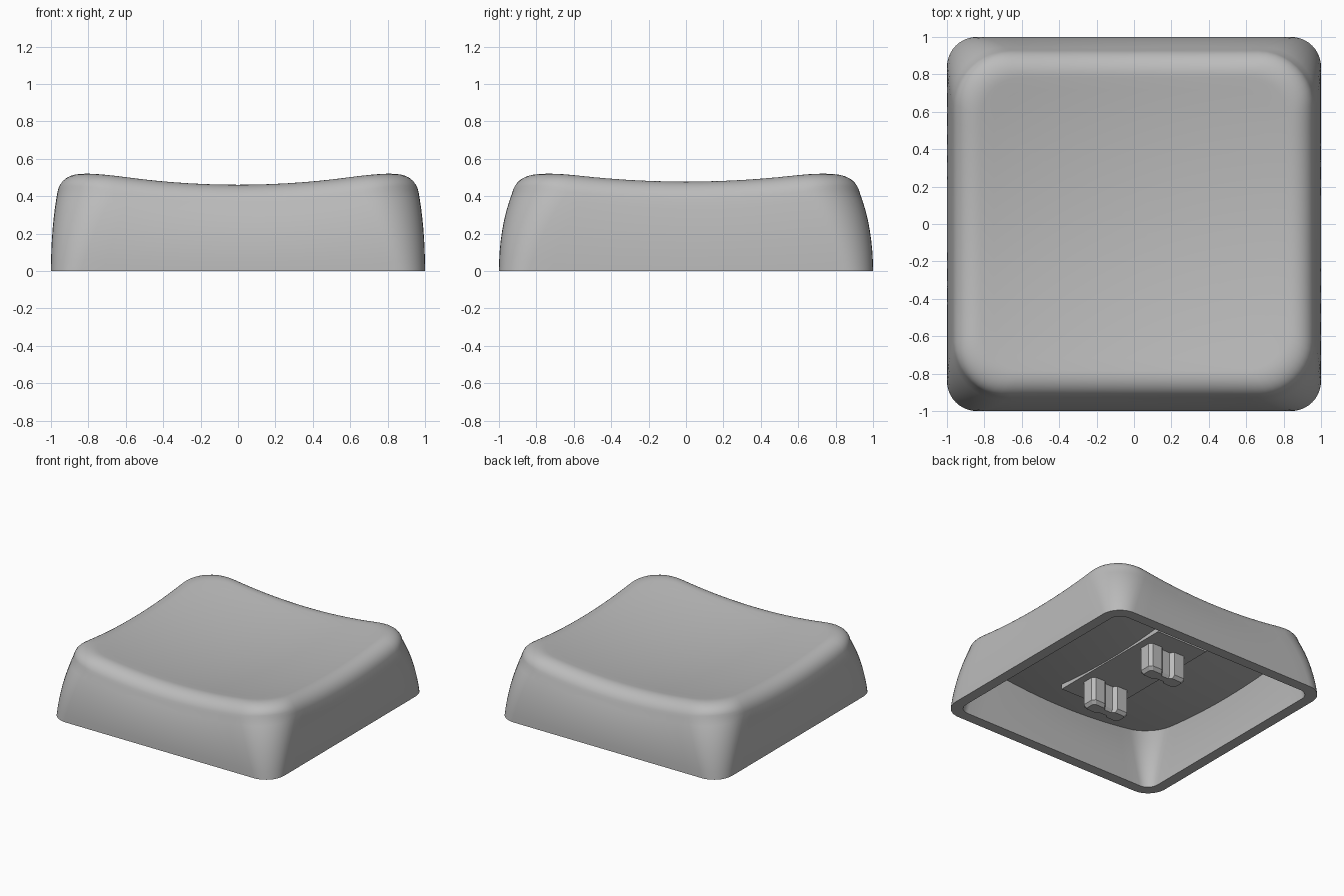
import bpy, bmesh, math

if "Cube" in bpy.data.objects:
    bpy.data.objects.remove(bpy.data.objects["Cube"])

grey = bpy.data.materials.new("grey plastic")
grey.use_nodes = True
colour = (0.5, 0.5, 0.5, 1)
grey.diffuse_color = colour
grey.node_tree.nodes["Principled BSDF"].inputs["Base Color"].default_value = colour

FILLET = 0.15      # rounding of the upper edge
ROOF = 0.13        # thickness of the top
LEAN_X, LEAN_Y = 0.035, 0.07


def dish(x, y):
    """Height of the scooped top."""
    return 0.40 + 0.113 * x * x + 0.097 * y * y


def rounded_rect(hx, hy, r, arc=10, side=14):
    """Points round a rectangle with rounded corners."""
    corners = []
    for i, (sx, sy) in enumerate([(1, 1), (-1, 1), (-1, -1), (1, -1)]):
        angles = [(i + k / arc) * math.pi / 2 for k in range(arc + 1)]
        corners.append([(sx * (hx - r) + r * math.cos(a),
                         sy * (hy - r) + r * math.sin(a)) for a in angles])
    pts = []
    for i, c in enumerate(corners):
        pts += c
        (ax, ay), (bx, by) = c[-1], corners[(i + 1) % 4][0]
        pts += [(ax + (bx - ax) * k / side, ay + (by - ay) * k / side)
                for k in range(1, side)]
    return pts


def finish(bm, name, angle=35):
    bmesh.ops.remove_doubles(bm, verts=bm.verts, dist=1e-5)
    bmesh.ops.recalc_face_normals(bm, faces=bm.faces)
    mesh = bpy.data.meshes.new(name)
    bm.to_mesh(mesh)
    bm.free()
    mesh.materials.append(grey)
    obj = bpy.data.objects.new(name, mesh)
    bpy.context.collection.objects.link(obj)
    bpy.ops.object.select_all(action='DESELECT')
    obj.select_set(True)
    bpy.context.view_layer.objects.active = obj
    bpy.ops.object.shade_smooth_by_angle(angle=math.radians(angle))
    return obj


def wall_ring(f, inset, radius, drop):
    """Ring at fraction f of the wall height, which ends drop below the dish."""
    pts = rounded_rect(1 - inset - LEAN_X * f * f, 1 - inset - LEAN_Y * f * f, radius)
    return [(x, y, f * (dish(x, y) - drop)) for x, y in pts]


def cap_rings(ring, drop, steps=12):
    """Shrink a ring to the centre along the dish."""
    return [[(x * s, y * s, dish(x * s, y * s) - drop) for x, y, z in ring]
            for s in [1 - k / steps for k in range(1, steps + 1)]]


# Shell: ceiling, inner wall, rim, outer wall, rounded edge, scooped top
inner = [wall_ring(k / 6, 0.085, 0.09 + 0.12 * k / 6, ROOF) for k in range(7)]
rings = cap_rings(inner[-1], ROOF)[::-1] + inner[::-1]
rings += [wall_ring(k / 8, 0, 0.16 + 0.14 * k / 8, FILLET * 0.8) for k in range(8)]
start = math.radians(12)
for k in range(11):
    t = k / 10
    a = start + (math.pi / 2 - start) * t
    inset = FILLET * (math.cos(start) - math.cos(a))
    pts = rounded_rect(1 - LEAN_X - inset, 1 - LEAN_Y - inset, 0.30 - 0.08 * t)
    rings.append([(x, y, dish(x, y) - FILLET * (1 - math.sin(a))) for x, y in pts])
rings += cap_rings(rings[-1], 0)

bm = bmesh.new()
loops = [[bm.verts.new(p) for p in ring] for ring in rings]
for a, b in zip(loops, loops[1:]):
    for i in range(len(a)):
        j = (i + 1) % len(a)
        bm.faces.new((a[i], a[j], b[j], b[i]))
finish(bm, "keycap_shell")

# Mounting plate under the ceiling
bm = bmesh.new()
bmesh.ops.create_cube(bm, size=1)
for v in bm.verts:
    v.co = (v.co.x * 0.46, v.co.y * 1.1, 0.265 if v.co.z < 0 else 0.33)
finish(bm, "mounting_plate")

# Two grooved stems with chamfered tips
quarter = [(0.17, 0.045), (0.15, 0.068), (0.06, 0.068), (0.035, 0.04)]
half = quarter + [(-x, y) for x, y in quarter[::-1]]
outline = half + [(-x, -y) for x, y in half]
for name, y0 in (("back_stem", 0.325), ("front_stem", -0.325)):
    bm = bmesh.new()
    levels = [[bm.verts.new((x * sx, y0 + y * sy, z)) for x, y in outline]
              for z, sx, sy in ((0.29, 1, 1), (0.075, 1, 1), (0.05, 0.88, 0.7))]
    for a, b in zip(levels, levels[1:]):
        for i in range(len(a)):
            j = (i + 1) % len(a)
            bm.faces.new((a[i], a[j], b[j], b[i]))
    bm.faces.new(levels[0])
    bm.faces.new(levels[-1])
    finish(bm, name, 25)
